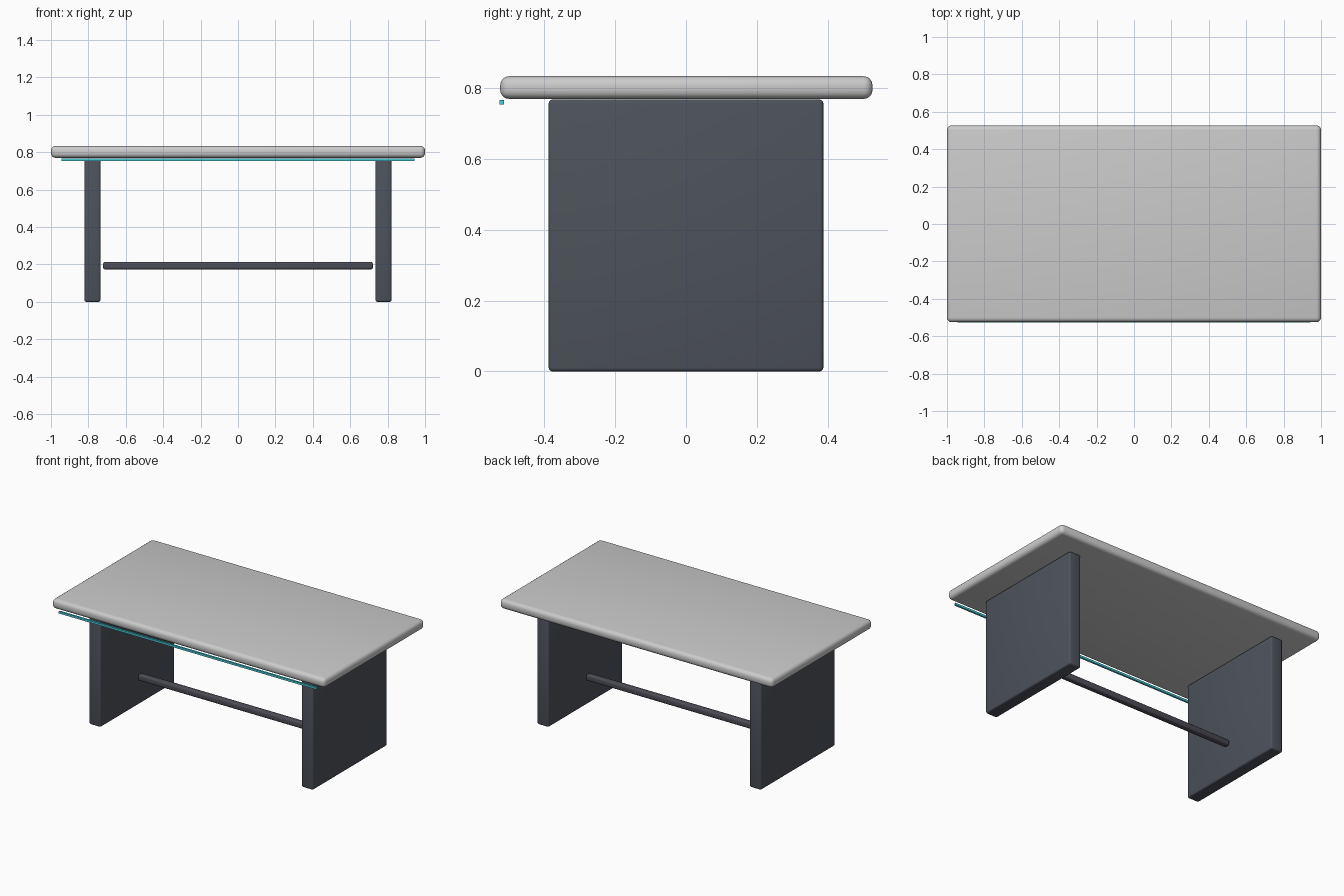
import bpy

if "Cube" in bpy.data.objects:
    bpy.data.objects.remove(bpy.data.objects["Cube"])


def material(name, rgb):
    m = bpy.data.materials.new(name)
    m.diffuse_color = (*rgb, 1)
    m.use_nodes = True
    m.node_tree.nodes["Principled BSDF"].inputs["Base Color"].default_value = m.diffuse_color
    return m


def box(name, center, size, bevel=0, segments=3, mat=None):
    """Box with softly rounded edges."""
    bpy.ops.mesh.primitive_cube_add(size=1, location=center)
    ob = bpy.context.object
    ob.name = name
    ob.scale = size
    bpy.ops.object.transform_apply(location=False, rotation=False, scale=True)
    if mat:
        ob.data.materials.append(mat)
    if bevel:
        mod = ob.modifiers.new("rounded_edges", 'BEVEL')
        mod.width = bevel
        mod.segments = segments
        bpy.ops.object.modifier_apply(modifier=mod.name)
        bpy.ops.object.shade_smooth_by_angle()
    return ob


dark = material("dark_slate", (0.075, 0.085, 0.105))
bar_dark = material("dark_metal", (0.075, 0.075, 0.095))
cyan = material("cyan_glow", (0.06, 0.62, 0.7))

# Table top
box("table_top", (0, 0.001, 0.802), (2.0, 1.052, 0.064), 0.025, 4)

# Slab legs
for side, name in ((-1, "left_leg"), (1, "right_leg")):
    box(name, (side * 0.778, 0, 0.384), (0.085, 0.776, 0.768), 0.01, 3, dark)

# Stretcher bar between the legs
box("stretcher_bar", (0, 0, 0.194), (1.442, 0.04, 0.04), 0.01, 3, bar_dark)

# Light strip under the front edge
box("light_strip", (0, -0.521, 0.760), (1.888, 0.013, 0.013), mat=cyan)
